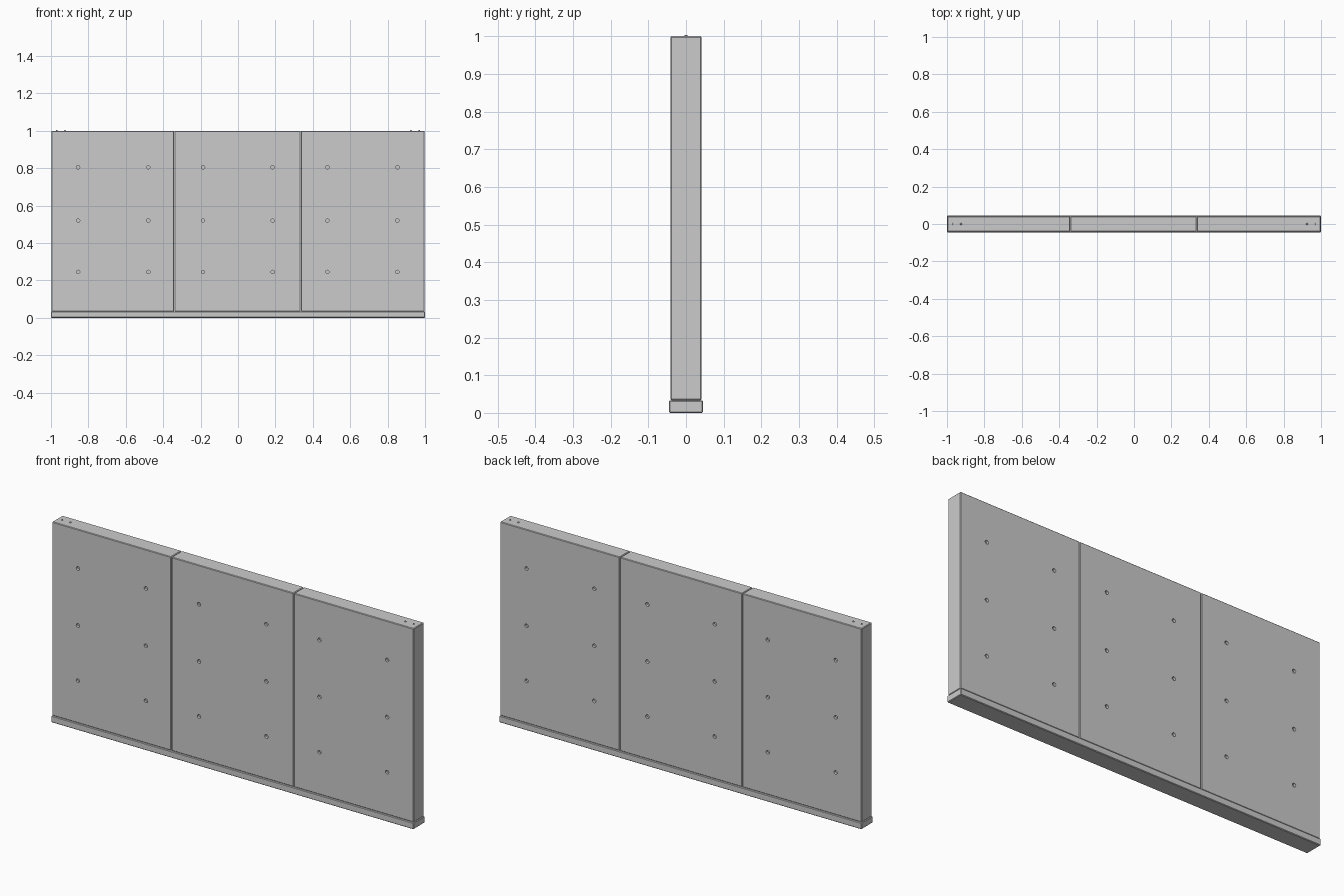
import bpy, bmesh
from mathutils import Matrix, Vector

if "Cube" in bpy.data.objects:
    bpy.data.objects.remove(bpy.data.objects["Cube"])


def make_object(name, bm):
    mesh = bpy.data.meshes.new(name)
    bm.to_mesh(mesh)
    bm.free()
    obj = bpy.data.objects.new(name, mesh)
    bpy.context.collection.objects.link(obj)
    return obj


def slab(name, x0, x1, depth, z0, z1, chamfer):
    bm = bmesh.new()
    size = Vector((x1 - x0, depth, z1 - z0))
    centre = Vector(((x0 + x1) / 2, 0, (z0 + z1) / 2))
    bmesh.ops.create_cube(bm, size=1, matrix=Matrix.Translation(centre) @ Matrix.Diagonal(size.to_4d()))
    bmesh.ops.bevel(bm, geom=bm.edges[:], offset=chamfer, segments=1, affect='EDGES', profile=0.5)
    return make_object(name, bm)


def add_cylinder(bm, centre, r_low, r_high, height, segments, rotation=Matrix.Identity(4)):
    bmesh.ops.create_cone(bm, cap_ends=True, segments=segments, radius1=r_low, radius2=r_high,
                          depth=height, matrix=Matrix.Translation(centre) @ rotation)


# Base plinth, slightly deeper than the wall
slab("base_plinth", -1.0, 1.0, 0.09, 0.0, 0.0335, 0.003)

# Three wall panels with formwork tie holes on both faces
panels = [
    ("left_panel", -0.998, -0.341, (-0.855, -0.48)),
    ("middle_panel", -0.339, 0.335, (-0.187, 0.185)),
    ("right_panel", 0.337, 0.998, (0.478, 0.852)),
]
hole_heights = (0.245, 0.52, 0.805)
turn = Matrix.Rotation(1.5707963, 4, 'X')

for name, x0, x1, hole_xs in panels:
    panel = slab(name, x0, x1, 0.082, 0.0335, 1.0, 0.003)
    bm = bmesh.new()
    for x in hole_xs:
        for z in hole_heights:
            for side in (-1, 1):
                add_cylinder(bm, Vector((x, side * 0.041, z)), 0.0095, 0.0095, 0.024, 12, turn)
    cutter = make_object(name + "_hole_cutter", bm)
    cutter.hide_render = True
    cutter.hide_set(True)
    cutter.display_type = 'WIRE'
    mod = panel.modifiers.new("tie_holes", 'BOOLEAN')
    mod.operation = 'DIFFERENCE'
    mod.solver = 'EXACT'
    mod.object = cutter

# Small lifting pins on the top edge near each end
bm = bmesh.new()
for side in (-1, 1):
    for x in (0.925, 0.97):
        add_cylinder(bm, Vector((side * x, 0, 1.0)), 0.005, 0.004, 0.006, 10)
make_object("lifting_pins", bm)
